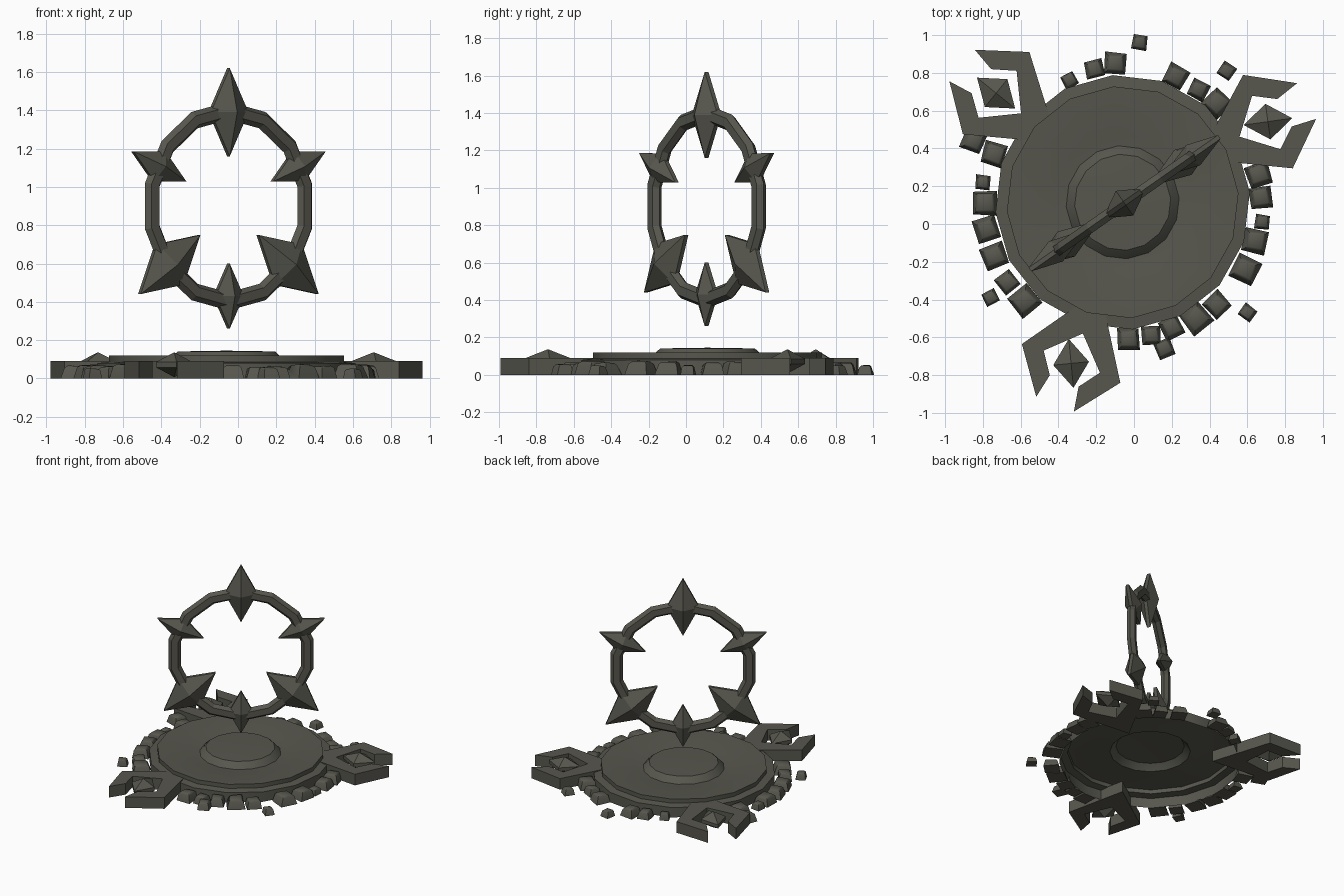
import bpy, bmesh, math, random
from mathutils import Vector, Matrix

if "Cube" in bpy.data.objects:
    bpy.data.objects.remove(bpy.data.objects["Cube"])

random.seed(4)
CX, CY = -0.06, 0.115
stone = bpy.data.materials.new("dark olive stone")
stone.diffuse_color = (0.095, 0.094, 0.076, 1)
stone.use_nodes = True
stone.node_tree.nodes["Principled BSDF"].inputs["Base Color"].default_value = stone.diffuse_color


def finish(bm, name, matrix=None, smooth=None):
    if matrix is not None:
        bm.transform(matrix)
    me = bpy.data.meshes.new(name)
    bm.to_mesh(me)
    bm.free()
    me.materials.append(stone)
    ob = bpy.data.objects.new(name, me)
    bpy.context.collection.objects.link(ob)
    if smooth:
        bpy.ops.object.select_all(action='DESELECT')
        ob.select_set(True)
        bpy.context.view_layer.objects.active = ob
        bpy.ops.object.shade_smooth_by_angle(angle=math.radians(smooth))
    return ob


def prism(outline, z0, z1):
    """Extruded outline, closed at both ends."""
    bm = bmesh.new()
    face = bm.faces.new([bm.verts.new((x, y, z0)) for x, y in outline])
    ext = bmesh.ops.extrude_face_region(bm, geom=[face])
    moved = [v for v in ext["geom"] if isinstance(v, bmesh.types.BMVert)]
    bmesh.ops.translate(bm, verts=moved, vec=(0, 0, z1 - z0))
    bmesh.ops.recalc_face_normals(bm, faces=bm.faces)
    return bm


def gem(length, width, edge, apex):
    """Rhombus plate with a thin edge and a pyramid on both sides (local z is thickness)."""
    bm = prism([(length, 0), (0, width), (-length, 0), (0, -width)], -edge, edge)
    for f in [f for f in bm.faces if abs(f.normal.z) > 0.9]:
        sign = 1 if f.normal.z > 0 else -1
        new = bmesh.ops.poke(bm, faces=[f])
        new["verts"][0].co.z = sign * apex
    return bm


# round base: open shell with a shelf, a rim and a shallow dish
def lathe(profile, name, sides):
    bm = bmesh.new()
    rings = []
    for r, z in profile:
        if r == 0:
            rings.append([bm.verts.new((0, 0, z))])
        else:
            rings.append([bm.verts.new((r * math.cos(math.tau * (i + 0.2) / sides),
                                        r * math.sin(math.tau * (i + 0.2) / sides), z))
                          for i in range(sides)])
    for a, b in zip(rings, rings[1:]):
        for i in range(sides):
            j = (i + 1) % sides
            if len(b) == 1:
                bm.faces.new((a[i], a[j], b[0]))
            else:
                bm.faces.new((a[i], a[j], b[j], b[i]))
    return finish(bm, name, Matrix.Translation((CX, CY, 0)), 32)


lathe([(0.675, 0), (0.675, 0.08), (0.615, 0.087), (0.615, 0.12), (0.45, 0.112),
       (0.36, 0.1), (0.3, 0.095)], "base_dish", 16)
lathe([(0.3, 0.095), (0.275, 0.122), (0.255, 0.14), (0.13, 0.144), (0, 0.145)],
      "base_dome", 16)

# upright ring, standing in a vertical plane turned about z
ring_frame = (Matrix.Translation((-0.05, 0.11, 0.9)) @ Matrix.Rotation(math.radians(35), 4, 'Z')
              @ Matrix.Rotation(math.radians(90), 4, 'X'))
section = [(0.047, 0), (0.025, 0.03), (-0.025, 0.03), (-0.047, 0), (-0.025, -0.03), (0.025, -0.03)]
bm = bmesh.new()
N = 14
loops = []
for i in range(N):
    t = math.tau * (i + 0.5) / N
    loops.append([bm.verts.new(((0.498 + r) * math.cos(t), (0.498 + r) * math.sin(t), h))
                  for r, h in section])
for i in range(N):
    a, b = loops[i], loops[(i + 1) % N]
    for k in range(6):
        m = (k + 1) % 6
        bm.faces.new((a[k], b[k], b[m], a[m]))
bmesh.ops.recalc_face_normals(bm, faces=bm.faces)
finish(bm, "ring_band", ring_frame)

# spikes on the ring: angle, distance, half length, half width, apex
for ang, dist, ln, wd, ap in [(90, 0.49, 0.23, 0.12, 0.08), (270, 0.47, 0.17, 0.09, 0.06),
                              (25, 0.49, 0.185, 0.085, 0.065), (155, 0.49, 0.185, 0.085, 0.065),
                              (-39, 0.485, 0.245, 0.135, 0.08), (219, 0.485, 0.245, 0.135, 0.08)]:
    finish(gem(ln, wd, 0.012, ap), "ring_spike",
           ring_frame @ Matrix.Rotation(math.radians(ang), 4, 'Z') @ Matrix.Translation((dist, 0, 0)))

# open diamond brackets on the ground, each with a gem inside
half = [(0, 0.28), (0.232, 0.107), (0.10, 0.082), (-0.01, 0.16)]
bracket = ([(-0.42, 0)] + [(x, -y) for x, y in half] + [(-0.17, 0)]
           + [(x, y) for x, y in reversed(half)])
for x, y, ang, twist in [(0.709, 0.542, 28, -20), (-0.73, 0.693, 141, 0), (-0.333, -0.738, 248.5, 27)]:
    place = Matrix.Translation((x, y, 0)) @ Matrix.Rotation(math.radians(ang), 4, 'Z')
    finish(prism(bracket, 0, 0.09), "ground_bracket", place)
    finish(gem(0.13, 0.095, 0.014, 0.065), "bracket_gem",
           place @ Matrix.Translation((0, 0, 0.072)) @ Matrix.Rotation(math.radians(twist), 4, 'Z'))

# loose stones around the base: x, y, size
stones = [(-.34, .76, .08), (-.21, .82, .10), (-.10, .85, .12), (.03, .96, .08), (.22, .78, .12),
          (.34, .71, .10), (.49, .81, .08), (.44, .64, .13), (.66, .26, .13), (.67, .14, .12),
          (.68, .01, .08), (.64, -.09, .13), (.59, -.24, .14), (.44, -.43, .12), (.33, -.50, .14),
          (.60, -.47, .08), (.20, -.55, .11), (.09, -.59, .10), (-.03, -.61, .12), (.16, -.66, .10),
          (-.58, -.41, .14), (-.67, -.31, .11), (-.74, -.17, .13), (-.76, -.39, .08), (-.78, -.03, .13),
          (-.79, .11, .13), (-.74, .37, .13), (-.85, .44, .12), (-.80, .22, .08)]
for x, y, s in stones:
    bm = bmesh.new()
    bmesh.ops.create_cube(bm, size=1)
    h = min(0.075, 0.02 + 0.4 * s)
    for v in bm.verts:
        taper = 0.72 if v.co.z > 0 else 0.95
        v.co.x *= s * taper * random.uniform(0.92, 1.08)
        v.co.y *= s * taper * random.uniform(0.92, 1.08)
        v.co.z = (v.co.z + 0.5) * h * random.uniform(0.9, 1.05)
    # chamfer the upper edges
    top = [e for e in bm.edges if all(v.co.z > h * 0.5 for v in e.verts)]
    bmesh.ops.bevel(bm, geom=top, offset=s * 0.1, segments=1, affect='EDGES')
    a = math.atan2(y - CY, x - CX) + random.uniform(-0.15, 0.15)
    finish(bm, "base_stone", Matrix.Translation((x, y, 0)) @ Matrix.Rotation(a, 4, 'Z'), 50)
